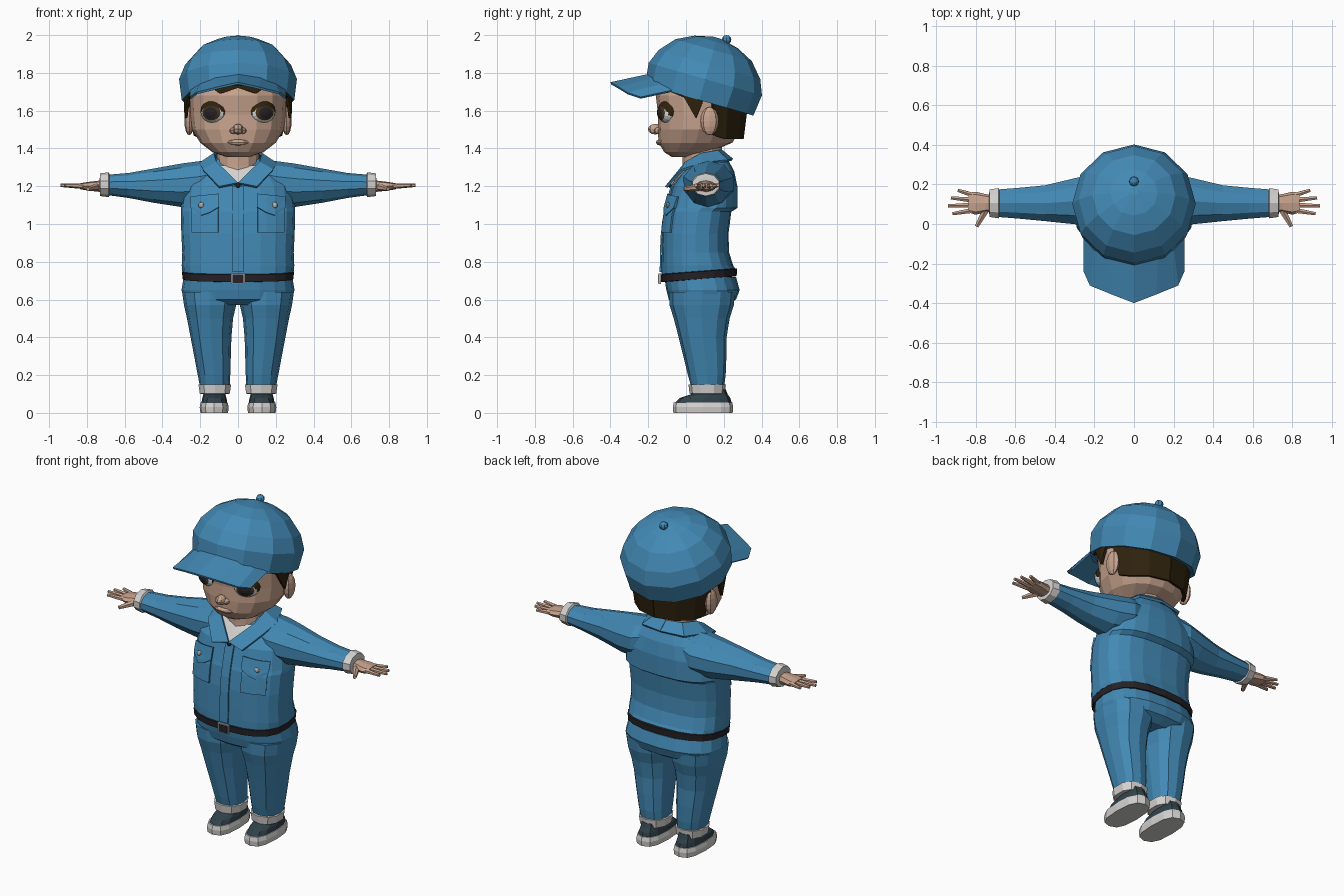
import bpy, bmesh, math
from mathutils import Matrix, Vector

if "Cube" in bpy.data.objects:
    bpy.data.objects.remove(bpy.data.objects["Cube"])

def mat(name, r, g, b):
    m = bpy.data.materials.new(name)
    m.diffuse_color = (r, g, b, 1)
    m.use_nodes = True
    m.node_tree.nodes["Principled BSDF"].inputs["Base Color"].default_value = m.diffuse_color
    return m

BLUE = mat("work blue", .055, .25, .46)
SKIN = mat("skin", .58, .37, .27)
HAIR = mat("dark brown hair", .028, .016, .004)
LIGHT = mat("light grey cloth", .66, .65, .63)
SLATE = mat("shoe slate", .03, .055, .07)
BLACK = mat("belt black", .018, .016, .02)
WHITE = mat("eye white", .75, .77, .78)
IRIS = mat("iris brown", .06, .035, .012)
METAL = mat("button metal", .5, .5, .5)

def finish(name, bm, *mats):
    bmesh.ops.recalc_face_normals(bm, faces=bm.faces)
    me = bpy.data.meshes.new(name)
    bm.to_mesh(me)
    bm.free()
    for m in mats:
        me.materials.append(m)
    ob = bpy.data.objects.new(name, me)
    bpy.context.collection.objects.link(ob)
    return ob

def ring(cx, cy, cz, a, b, axis='z', n=12, e=2.0):
    """Superellipse section across the given axis."""
    pts = []
    for i in range(n):
        t = 2 * math.pi * (i + (0 if n % 4 == 0 else .5)) / n
        c, s = math.cos(t), math.sin(t)
        u = a * math.copysign(abs(c) ** (2 / e), c)
        v = b * math.copysign(abs(s) ** (2 / e), s)
        pts.append((cx + u, cy + v, cz) if axis == 'z' else (cx, cy + u, cz + v))
    return pts

def loft(name, rings, m, closed=True, caps=True, thick=0):
    bm = bmesh.new()
    vs = [[bm.verts.new(p) for p in r] for r in rings]
    n = len(vs[0])
    for r0, r1 in zip(vs, vs[1:]):
        for i in range(n if closed else n - 1):
            j = (i + 1) % n
            bm.faces.new((r0[i], r0[j], r1[j], r1[i]))
    if closed and caps:
        bm.faces.new(vs[0])
        bm.faces.new(vs[-1])
    ob = finish(name, bm, m)
    if thick:
        mod = ob.modifiers.new("thickness", 'SOLIDIFY')
        mod.thickness, mod.offset = thick, 0
    return ob

def ball(name, c, r, m, u=10, v=7):
    bm = bmesh.new()
    bmesh.ops.create_uvsphere(bm, u_segments=u, v_segments=v, radius=1,
                              matrix=Matrix.Translation(c) @ Matrix.Diagonal((*r, 1)))
    return finish(name, bm, m)

def tube(name, p, q, r0, r1, m, n=6):
    p, q = Vector(p), Vector(q)
    bm = bmesh.new()
    M = Matrix.Translation((p + q) / 2) @ (q - p).to_track_quat('Z', 'Y').to_matrix().to_4x4()
    bmesh.ops.create_cone(bm, cap_ends=True, segments=n, radius1=r0, radius2=r1,
                          depth=(q - p).length, matrix=M)
    return finish(name, bm, m)

# Jacket body: z, centre y, half width, half depth
E = 2.6
TORSO = [(.735, .065, .295, .195), (.78, .06, .298, .19), (.85, .05, .295, .178),
         (.95, .05, .3, .175), (1.065, .065, .303, .175), (1.085, .085, .303, .188),
         (1.2, .1, .285, .172), (1.28, .12, .225, .135), (1.345, .13, .15, .09)]

def tilt(pts, k=.03):
    return [(x, y, z + k * (y + .13) / .39) for x, y, z in pts]

loft("jacket_body", [tilt(ring(0, cy, z, a, b, n=20, e=E)) if z < .74
                     else ring(0, cy, z, a, b, n=20, e=E) for z, cy, a, b in TORSO], BLUE)

def front_y(x, z):
    for lo, hi in zip(TORSO, TORSO[1:]):
        if z <= hi[0] or hi is TORSO[-1]:
            t = min(1, max(0, (z - lo[0]) / (hi[0] - lo[0])))
            cy, a, b = (lo[i] + t * (hi[i] - lo[i]) for i in (1, 2, 3))
            return cy - b * max(0, 1 - abs(x / a) ** E) ** (1 / E)

def patch(name, cols, m, off=.006):
    """Plate lying on the jacket front; columns of (x, low z, high z)."""
    rows = []
    for k in range(6):
        zs = [(x, lo + (hi - lo) * k / 5) for x, lo, hi in cols]
        rows.append([(x, front_y(x, z) - off, z) for x, z in zs])
    return loft(name, rows, m, closed=False, thick=.009)

# Jacket front details
patch("front_placket", [(-.028, .745, 1.2), (0, .745, 1.2), (.028, .745, 1.2)], BLUE, .005)
patch("undershirt", [(-.115, 1.285, 1.31), (-.06, 1.24, 1.305), (0, 1.19, 1.3),
                     (.06, 1.24, 1.305), (.115, 1.285, 1.31)], LIGHT, .006)
ball("collar_button", (0, -.085, 1.205), (.014, .01, .014), BLACK, 8, 6)

for s, side in ((1, "right"), (-1, "left")):
    # Chest pocket, flap and button
    patch("pocket_" + side, [(s * x, .955, 1.12) for x in (.105, .15, .2, .245)], BLUE, .008)
    patch("pocket_flap_" + side, [(s * x, z, 1.16 - .1 * (x - .1)) for x, z in
                                  ((.1, 1.09), (.15, 1.06), (.195, 1.045), (.25, 1.085))], BLUE, .016)
    ball("pocket_button_" + side, (s * .195, front_y(.195, 1.1) - .022, 1.1), (.016, .01, .016), METAL, 8, 6)

    # Collar half
    inner = [(0, .19, 1.385), (.09, .165, 1.385), (.125, .08, 1.37), (.112, 0, 1.325), (0, -.088, 1.215)]
    outer = [(0, .245, 1.34), (.14, .22, 1.335), (.2, .09, 1.32), (.185, -.02, 1.285), (.1, -.105, 1.195)]
    loft("collar_" + side, [[(s * x, y, z) for x, y, z in r] for r in (inner, outer)],
         BLUE, closed=False, thick=.014)

    # Sleeve: x, centre y, centre z, half depth, half height
    loft("sleeve_" + side, [ring(s * x, y, z, a, b, 'x', 10) for x, y, z, a, b in
         ((.12, .12, 1.24, .12, .1), (.2, .12, 1.215, .14, .118), (.3, .115, 1.205, .122, .115),
          (.45, .105, 1.203, .095, .09), (.58, .105, 1.204, .082, .066), (.7, .105, 1.207, .072, .053))], BLUE)
    loft("sleeve_cuff_" + side, [ring(s * x, .105, 1.208, a, b, 'x', 10) for x, a, b in
         ((.68, .072, .055), (.685, .08, .066), (.73, .073, .06), (.732, .05, .035))], LIGHT)

    # Hand
    loft("palm_" + side, [ring(s * x, y, 1.2, a, b, 'x', 8, 2.6) for x, y, a, b in
         ((.71, .105, .04, .032), (.75, .105, .046, .028), (.8, .105, .058, .022),
          (.835, .108, .05, .016))], SKIN)
    for name, p, q in (("index", (.82, .068), (.917, .052)), ("middle", (.825, .095), (.94, .092)),
                       ("ring", (.825, .122), (.925, .132)), ("little", (.81, .145), (.89, .17))):
        tube(name + "_finger_" + side, (s * p[0], p[1], 1.2), (s * q[0], q[1], 1.205), .0145, .009, SKIN)
    tube("thumb_" + side, (s * .75, .07, 1.195), (s * .795, -.012, 1.185), .02, .011, SKIN)

    # Trouser leg: z, centre x, centre y, half width, half depth
    loft("trouser_leg_" + side, [ring(s * cx, cy, z, a, b, n=12, e=2.4) for z, cx, cy, a, b in
         ((.13, .122, .115, .078, .085), (.2, .127, .11, .086, .1), (.3, .135, .1, .097, .114),
          (.4, .143, .088, .108, .127), (.5, .148, .083, .122, .148),
          (.57, .148, .083, .138, .17), (.64, .15, .085, .146, .175))], BLUE)
    loft("trouser_cuff_" + side, [ring(s * .123, .112, z, a, b, n=10, e=2.4) for z, a, b in
         ((.1, .07, .08), (.102, .083, .093), (.15, .09, .099), (.152, .075, .085))], LIGHT)

    # Shoe
    loft("shoe_sole_" + side, [ring(s * .126, .09, z, a, b, n=12, e=2.7) for z, a, b in
         ((0, .073, .157), (.03, .077, .16), (.055, .071, .155))], LIGHT)
    loft("shoe_upper_" + side, [ring(s * .125, cy, z, a, b, n=12, e=2.5) for z, cy, a, b in
         ((.05, .09, .069, .152), (.078, .1, .064, .135), (.1, .125, .058, .095), (.125, .13, .055, .08))], SLATE)

    # Ear
    ball("ear_" + side, (s * .258, .125, 1.545), (.026, .048, .075), SKIN, 8, 8)

    # Eye with iris and pupil faces, dark lash behind it
    turn = Matrix.Rotation(s * math.radians(22), 4, 'Z')
    for name, z, r, mats in (("eye_", 1.59, (.073, .06, .058), (WHITE, IRIS, BLACK)),
                             ("eyelash_", 1.597, (.077, .054, .062), (HAIR,))):
        bm = bmesh.new()
        bmesh.ops.create_uvsphere(bm, u_segments=16, v_segments=12, radius=1)
        if len(mats) > 1:
            for f in bm.faces:
                c = f.calc_center_median()
                d = math.hypot(c.x, c.y)
                if c.z > 0 and d < .7:
                    f.material_index = 2 if d < .42 else 1
        bm.transform(Matrix.Translation((s * .125, -.092, z)) @ turn @
                     Matrix.Diagonal((*r, 1)) @ Matrix.Rotation(math.pi / 2, 4, 'X'))
        finish(name + side, bm, *mats)

# Trouser hips and belt
loft("trouser_hips", [ring(0, cy, z, a, b, n=20, e=2.5) for z, cy, a, b in
     ((.57, .085, .22, .13), (.6, .087, .285, .178), (.65, .09, .299, .194), (.72, .075, .288, .19))], BLUE)
loft("belt", [tilt(ring(0, .068, z, a, b, n=20, e=E)) for z, a, b in
     ((.692, .28, .18), (.694, .293, .2), (.732, .297, .203), (.736, .28, .19))], BLACK)
for name, w, y, m in (("buckle_frame", .036, -.139, METAL), ("buckle_centre", .029, -.142, BLACK)):
    bm = bmesh.new()
    bmesh.ops.create_cube(bm, size=1, matrix=Matrix.Translation((0, y, .71)) @
                          Matrix.Diagonal((w * 2, .012, w * 1.5, 1)))
    finish(name, bm, m)

# Neck and head
loft("neck", [ring(0, .085, z, a, a * .95) for z, a in ((1.24, .115), (1.31, .11), (1.42, .11))], SKIN)
loft("head", [ring(0, cy, z, a, b, n=16, e=2.1) for z, cy, a, b in
     ((1.355, -.015, .06, .06), (1.38, .005, .135, .12), (1.43, .05, .2, .195), (1.5, .07, .243, .22),
      (1.58, .08, .252, .228), (1.68, .08, .255, .24), (1.78, .08, .22, .21))], SKIN)
ball("nose", (0, -.162, 1.502), (.028, .04, .028), SKIN, 8, 6)
for s in (1, -1):
    ball("nostril", (s * .025, -.148, 1.494), (.02, .022, .017), SKIN, 8, 6)
ball("lips", (0, -.137, 1.432), (.06, .022, .016), SKIN, 10, 6)

# Hair skirt below the cap: degrees from the front, lower edge height
EDGE = [(0, 1.72), (20, 1.69), (34, 1.735), (52, 1.70), (70, 1.67), (84, 1.56), (94, 1.67),
        (103, 1.66), (107, 1.47), (125, 1.45), (150, 1.45), (180, 1.45)]
low, high = [], []
for d, z in [(-d, z) for d, z in EDGE[:0:-1]] + EDGE:
    t = math.radians(d)
    k = 1 - .15 * (1.75 - z) / .3 if abs(d) > 105 else 1
    low.append((.277 * k * math.sin(t), .08 - .256 * k * math.cos(t), z))
    high.append((.285 * math.sin(t), .08 - .256 * math.cos(t), 1.76))
loft("hair", [low, high], HAIR, closed=False, thick=.016)

# Cap dome, leaning back
lean = Matrix.Translation((0, .08, 1.69)) @ Matrix.Rotation(-.28, 4, 'X')
loft("cap_dome", [[lean @ Vector(p) for p in ring(0, 0, h, r, r)] for h, r in
     ((-.03, .28), (-.035, .298), (.08, .312), (.16, .28), (.24, .21), (.285, .12), (.308, .02))], BLUE, caps=True)
ball("cap_button", (0, .215, 1.975), (.025, .025, .025), BLUE, 8, 6)

# Cap visor
inn = [(.25, -.07, 1.705), (.2, -.13, 1.735), (.12, -.17, 1.77), (0, -.19, 1.79)]
out = [(.25, -.24, 1.668), (.22, -.31, 1.692), (.11, -.355, 1.72), (0, -.398, 1.745)]
full = lambda r: r + [(-x, y, z) for x, y, z in r[-2::-1]]
loft("cap_visor", [full(inn), full(out)], BLUE, closed=False, thick=.012)
